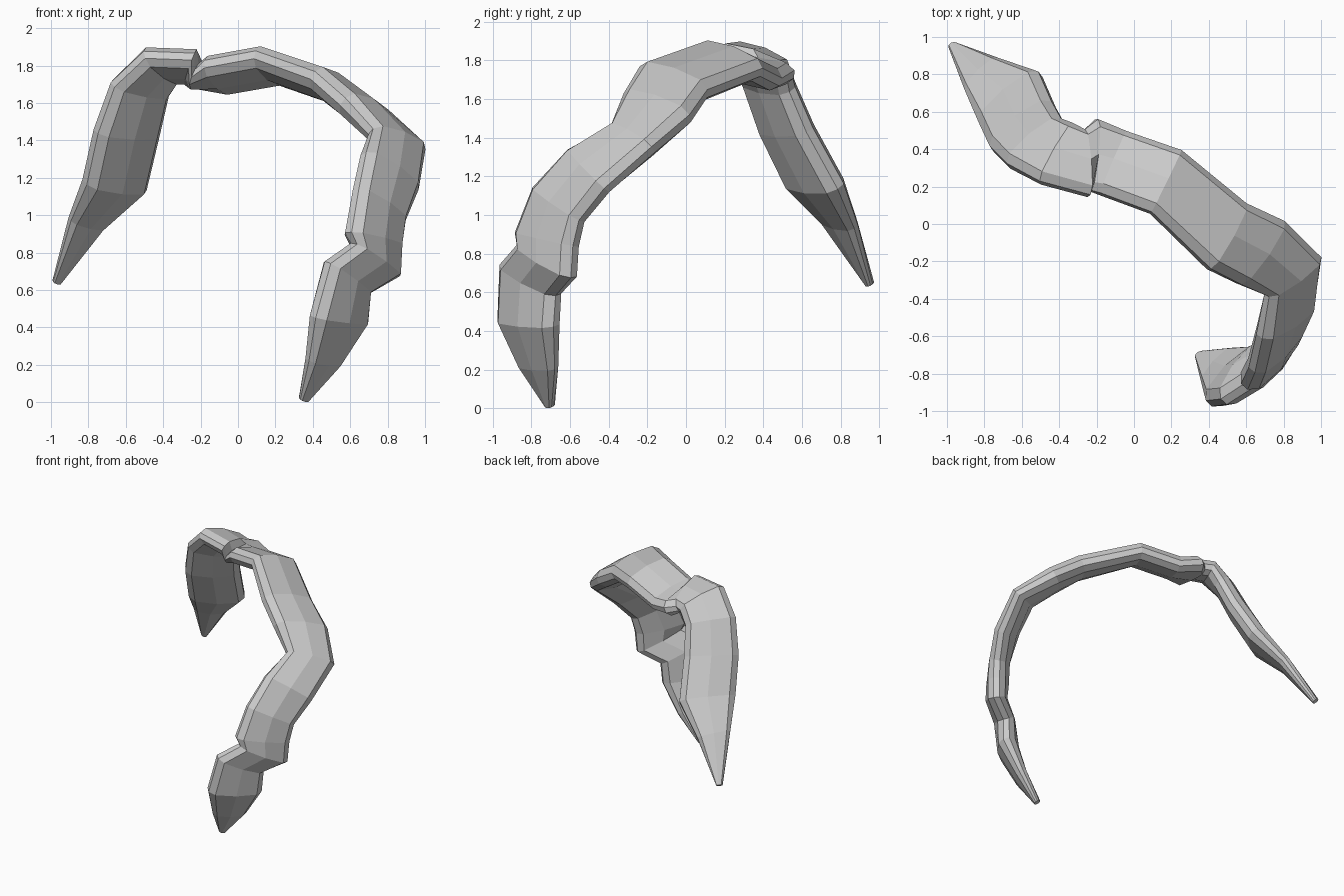
import bpy, bmesh, math
from mathutils import Vector as V

if "Cube" in bpy.data.objects:
    bpy.data.objects.remove(bpy.data.objects["Cube"])

# Each station holds the two side edges of the flattened band: front edge, back edge
rear_limb = [
    ((-.99, .94, .65), (-.95, .96, .64)),
    ((-.90, .71, .98), (-.72, .88, .94)),
    ((-.82, .53, 1.18), (-.50, .80, 1.15)),
    ((-.76, .40, 1.45), (-.43, .64, 1.44)),
    ((-.67, .31, 1.70), (-.38, .55, 1.65)),
    ((-.50, .22, 1.86), (-.32, .53, 1.74)),
    ((-.24, .15, 1.85), (-.27, .50, 1.74)),
]
arch = [
    ((-.24, .18, 1.76), (-.20, .56, 1.73)),
    ((-.18, .16, 1.81), (-.04, .49, 1.69)),
    ((.09, .06, 1.86), (.25, .39, 1.74)),
    ((.40, -.24, 1.75), (.59, .11, 1.63)),
    ((.56, -.32, 1.61), (.79, .02, 1.50)),
    ((.71, -.38, 1.45), (.99, -.17, 1.34)),
    ((.67, -.60, 1.33), (.95, -.41, 1.13)),
    ((.63, -.78, 1.14), (.88, -.54, .97)),
]
front_limb = [
    ((.59, -.87, .91), (.86, -.57, .84)),
    ((.62, -.86, .85), (.85, -.58, .68)),
    ((.48, -.95, .75), (.69, -.66, .59)),
    ((.40, -.96, .46), (.68, -.67, .43)),
    ((.37, -.86, .23), (.54, -.67, .21)),
    ((.33, -.72, .02), (.37, -.69, .01)),
]
# Flattened cross-section with rounded sides
section = [(1, .28), (.78, .78), (0, 1), (-.78, .78), (-1, .28),
           (-1, -.28), (-.78, -.78), (0, -1), (.78, -.78), (1, -.28)]


def loft(name, stations):
    bm = bmesh.new()
    edges = [(V(a), V(b)) for a, b in stations]
    mids = [(a + b) / 2 for a, b in edges]
    rings = []
    for i, (a, b) in enumerate(edges):
        half = (b - a) / 2
        before = mids[i] - mids[i - 1] if i else V()
        after = mids[i + 1] - mids[i] if i + 1 < len(mids) else V()
        tangent = before.normalized() + after.normalized()
        normal = half.cross(tangent).normalized() * max(.025, half.length * .41)
        rings.append([bm.verts.new(mids[i] + half * u + normal * v) for u, v in section])
    n = len(section)
    for r, s in zip(rings, rings[1:]):
        for k in range(n):
            bm.faces.new((r[k], r[(k + 1) % n], s[(k + 1) % n], s[k]))
    bm.faces.new(rings[0])
    bm.faces.new(rings[-1])
    bmesh.ops.recalc_face_normals(bm, faces=bm.faces)
    low = min(v.co.z for v in bm.verts)
    bmesh.ops.translate(bm, verts=bm.verts, vec=(0, 0, -low))
    mesh = bpy.data.meshes.new(name)
    bm.to_mesh(mesh)
    bm.free()
    obj = bpy.data.objects.new(name, mesh)
    bpy.context.collection.objects.link(obj)
    return obj


# One continuous bent limb with pointed ends
loft("curved_limb", rear_limb + arch + front_limb)
